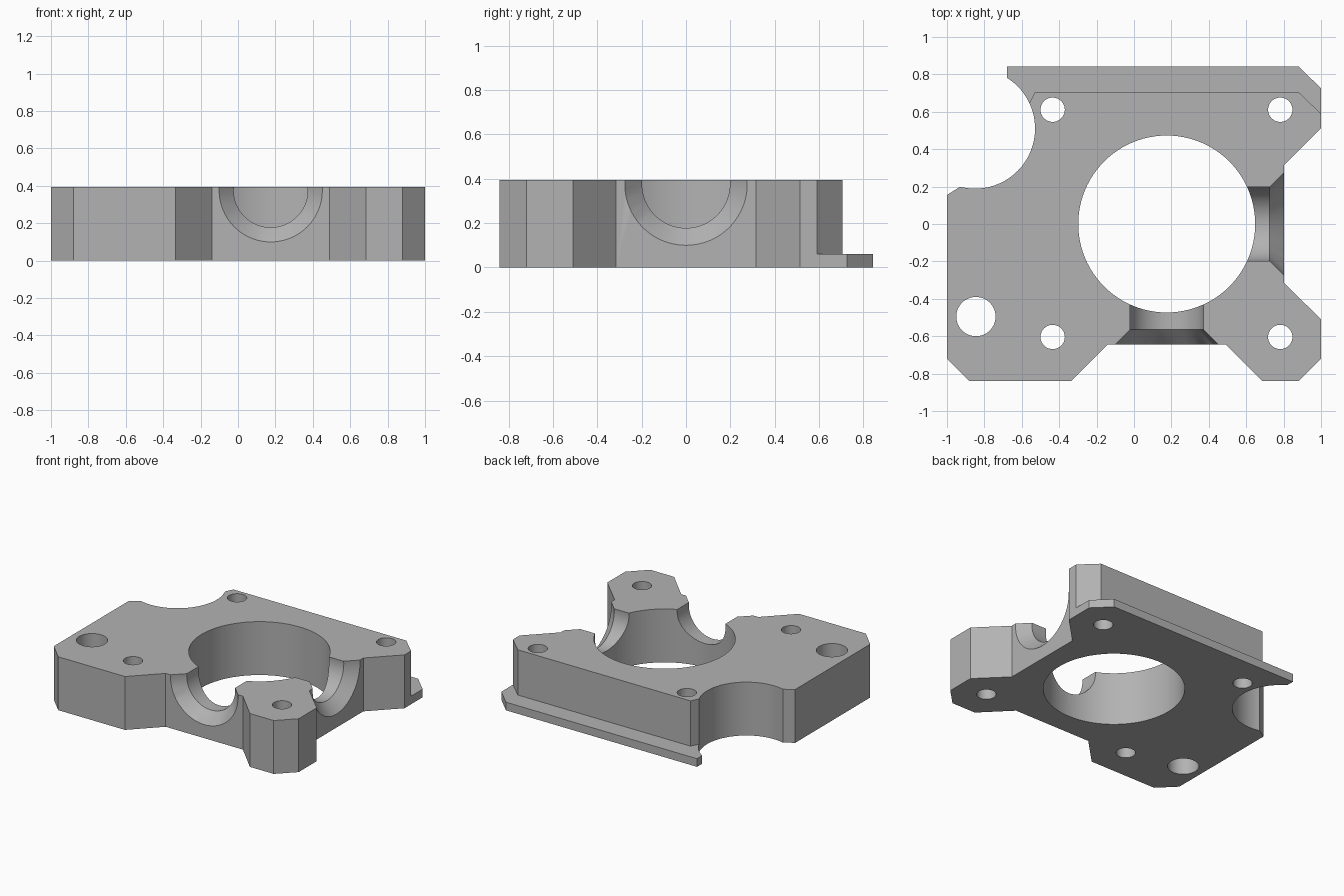
import bpy, bmesh, math
from mathutils import Matrix, Vector

cube = bpy.data.objects.get("Cube")
if cube:
    bpy.data.objects.remove(cube, do_unlink=True)

TOP = 0.394        # plate height
LEDGE = 0.06       # thickness of the rear ledge
BORE_X = 0.175     # bore centre
SEAT_Z = 0.376     # axis height of the side channels

metal = bpy.data.materials.new("grey metal")
grey = (0.45, 0.45, 0.45, 1)
metal.use_nodes = True
metal.diffuse_color = grey
metal.node_tree.nodes["Principled BSDF"].inputs["Base Color"].default_value = grey


def add_object(name, bm):
    bmesh.ops.recalc_face_normals(bm, faces=bm.faces)
    mesh = bpy.data.meshes.new(name)
    bm.to_mesh(mesh)
    bm.free()
    mesh.materials.append(metal)
    obj = bpy.data.objects.new(name, mesh)
    bpy.context.collection.objects.link(obj)
    return obj


def prism(name, outline, z0, z1):
    bm = bmesh.new()
    face = bm.faces.new([bm.verts.new((x, y, z0)) for x, y in outline])
    solid = bmesh.ops.extrude_face_region(bm, geom=[face])
    moved = [v for v in solid["geom"] if isinstance(v, bmesh.types.BMVert)]
    bmesh.ops.translate(bm, verts=moved, vec=(0, 0, z1 - z0))
    return add_object(name, bm)


def lathe(name, start, direction, profile, sides):
    """Closed round solid; profile lists (distance along axis, radius)."""
    bm = bmesh.new()
    turn = Vector(direction).to_track_quat("Z", "Y").to_matrix().to_4x4()
    place = Matrix.Translation(start) @ turn
    rings = []
    for dist, radius in profile:
        angles = [math.tau * i / sides for i in range(sides)]
        rings.append([bm.verts.new(place @ Vector((radius * math.cos(a), radius * math.sin(a), dist)))
                      for a in angles])
    for low, high in zip(rings, rings[1:]):
        for i in range(sides):
            j = (i + 1) % sides
            bm.faces.new((low[i], low[j], high[j], high[i]))
    bm.faces.new(rings[0])
    bm.faces.new(rings[-1])
    return add_object(name, bm)


def cut(target, cutter):
    cutter.hide_render = True
    mod = target.modifiers.new("cut", "BOOLEAN")
    mod.operation = "DIFFERENCE"
    mod.solver = "EXACT"
    mod.object = cutter
    bpy.context.view_layer.objects.active = target
    bpy.ops.object.modifier_apply(modifier=mod.name)
    bpy.data.objects.remove(cutter, do_unlink=True)


# Plate with chamfered corner lugs
plate = prism("mounting_plate", [
    (-1, -0.72), (-0.88, -0.84), (-0.335, -0.84), (-0.14, -0.643),
    (0.49, -0.643), (0.685, -0.84), (0.88, -0.84), (1, -0.72),
    (1, -0.51), (0.803, -0.315), (0.803, 0.315), (1, 0.513),
    (1, 0.725), (0.88, 0.843), (-0.68, 0.843), (-0.68, 0.6),
    (-0.85, 0.25), (-1, 0.155)], 0, TOP)

# Step that leaves the thin rear ledge
cut(plate, prism("ledge_cutter", [
    (-0.9, 0.545), (-0.61, 0.545), (-0.53, 0.705), (0.88, 0.705),
    (1.1, 0.494), (1.1, 1), (-0.9, 1)], LEDGE, 1))

# Main bore, side scoop, screw holes and the larger pin hole
holes = [("bore", BORE_X, 0, 0.473, 96), ("scoop", -0.85, 0.51, 0.321, 96),
         ("pin_hole", -0.845, -0.495, 0.105, 48)]
holes += [("screw_hole", x, y, 0.065, 40) for x in (-0.435, 0.782) for y in (-0.604, 0.611)]
for name, x, y, radius, sides in holes:
    cut(plate, lathe(name + "_cutter", (x, y, -0.5), (0, 0, 1), [(0, radius), (1.5, radius)], sides))

# Half-round channels with flared mouths, facing front and left
channel = [(0, 0.198), (0.55, 0.198), (0.628, 0.276), (0.668, 0.316)]
for direction, offset in (((1, 0, 0), 0), ((0, -1, 0), 0.015)):
    start = Vector((BORE_X, 0, SEAT_Z)) + Vector(direction) * offset
    cut(plate, lathe("channel_cutter", start, direction, channel, 80))

# Smooth round walls, crisp edges
bpy.ops.object.select_all(action="DESELECT")
plate.select_set(True)
bpy.context.view_layer.objects.active = plate
bpy.ops.object.shade_smooth_by_angle(angle=math.radians(20))
